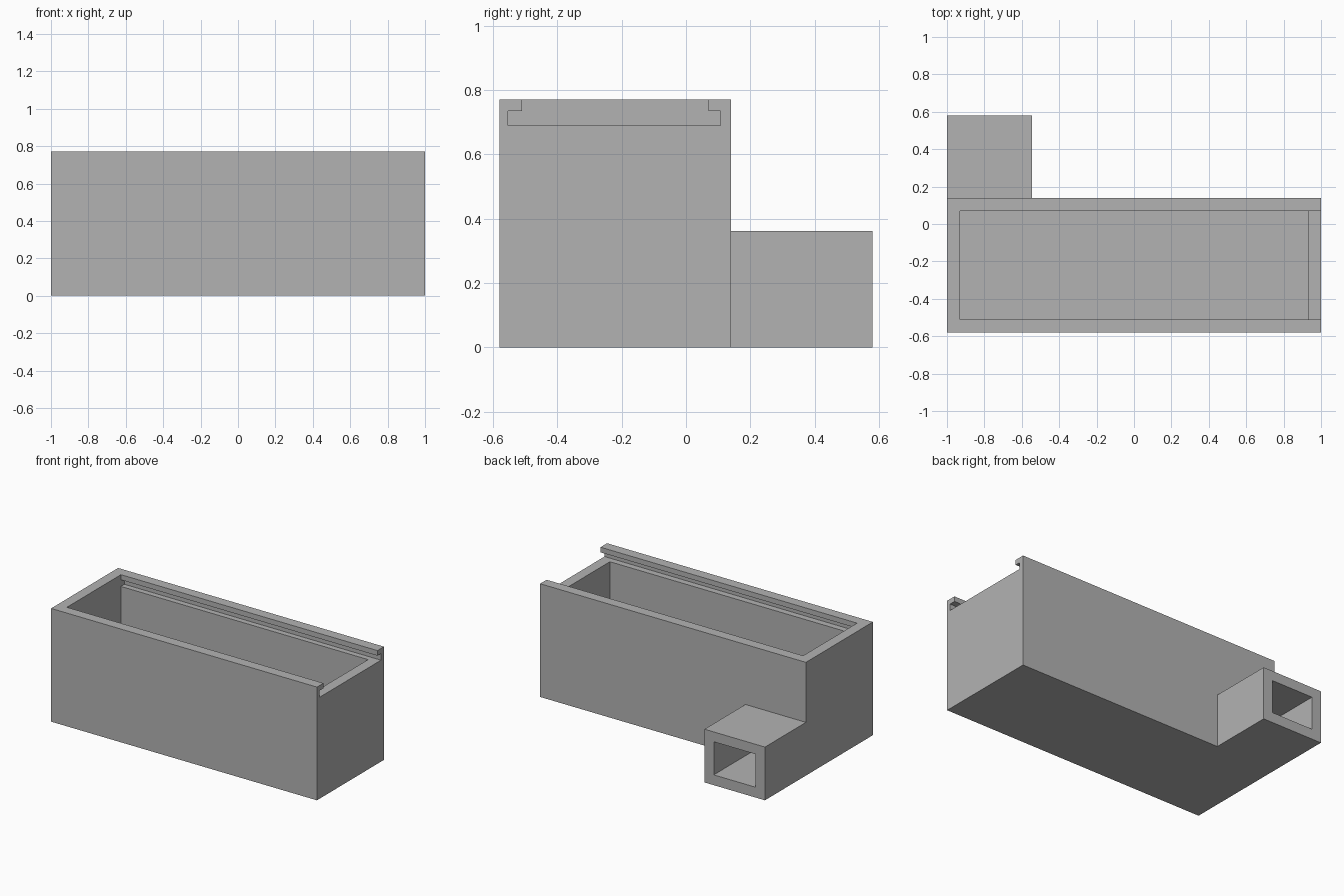
import bpy, bmesh

default = bpy.data.objects.get("Cube")
if default:
    bpy.data.objects.remove(default, do_unlink=True)

grey = bpy.data.materials.new("plain grey")
grey.use_nodes = True
colour = (0.45, 0.45, 0.45, 1)
grey.diffuse_color = colour
grey.node_tree.nodes["Principled BSDF"].inputs["Base Color"].default_value = colour


def block(name, x, y, z):
    """Box given by its (min, max) range on each axis."""
    bm = bmesh.new()
    bmesh.ops.create_cube(bm, size=1)
    for v in bm.verts:
        v.co = [r[0] if c < 0 else r[1] for c, r in zip(v.co, (x, y, z))]
    mesh = bpy.data.meshes.new(name)
    bm.to_mesh(mesh)
    bm.free()
    mesh.materials.append(grey)
    ob = bpy.data.objects.new(name, mesh)
    bpy.context.collection.objects.link(ob)
    return ob


def combine(target, tool, operation):
    """Apply a boolean to the target and discard the tool."""
    tool.hide_render = True
    mod = target.modifiers.new(operation.lower(), "BOOLEAN")
    mod.operation = operation
    mod.solver = "EXACT"
    mod.object = tool
    bpy.context.view_layer.objects.active = target
    bpy.ops.object.modifier_apply(modifier=mod.name)
    bpy.data.objects.remove(tool, do_unlink=True)


WALL = 0.07
LEFT, RIGHT = -1 + WALL, 1 - WALL
FRONT, BACK, TOP = -0.58, 0.14, 0.77
LEDGE, LIP = 0.69, 0.735
INNER_Y = (FRONT + WALL, BACK - WALL)

# Long box with a square spout behind its right end
box = block("sliding_lid_box", (-1, 1), (FRONT, BACK), (0, TOP))
spout = block("spout", (-1, -0.545), (BACK - 0.03, 0.58), (0, 0.362))
combine(box, spout, "UNION")

# Main cavity, up to the lid ledge and beyond
combine(box, block("cavity", (LEFT, RIGHT), INNER_Y, (WALL, 1)), "DIFFERENCE")

# Lid slot, open at the left end: wide groove under narrower lips
combine(box, block("lid_groove", (LEFT, 1.1), (-0.553, 0.108), (LEDGE, LIP)), "DIFFERENCE")
combine(box, block("lid_opening", (LEFT, 1.1), INNER_Y, (LEDGE, 1)), "DIFFERENCE")

# Channel from the cavity out through the spout
combine(box, block("channel", (LEFT, -0.545 - WALL), (0, 0.7), (WALL, 0.295)), "DIFFERENCE")
